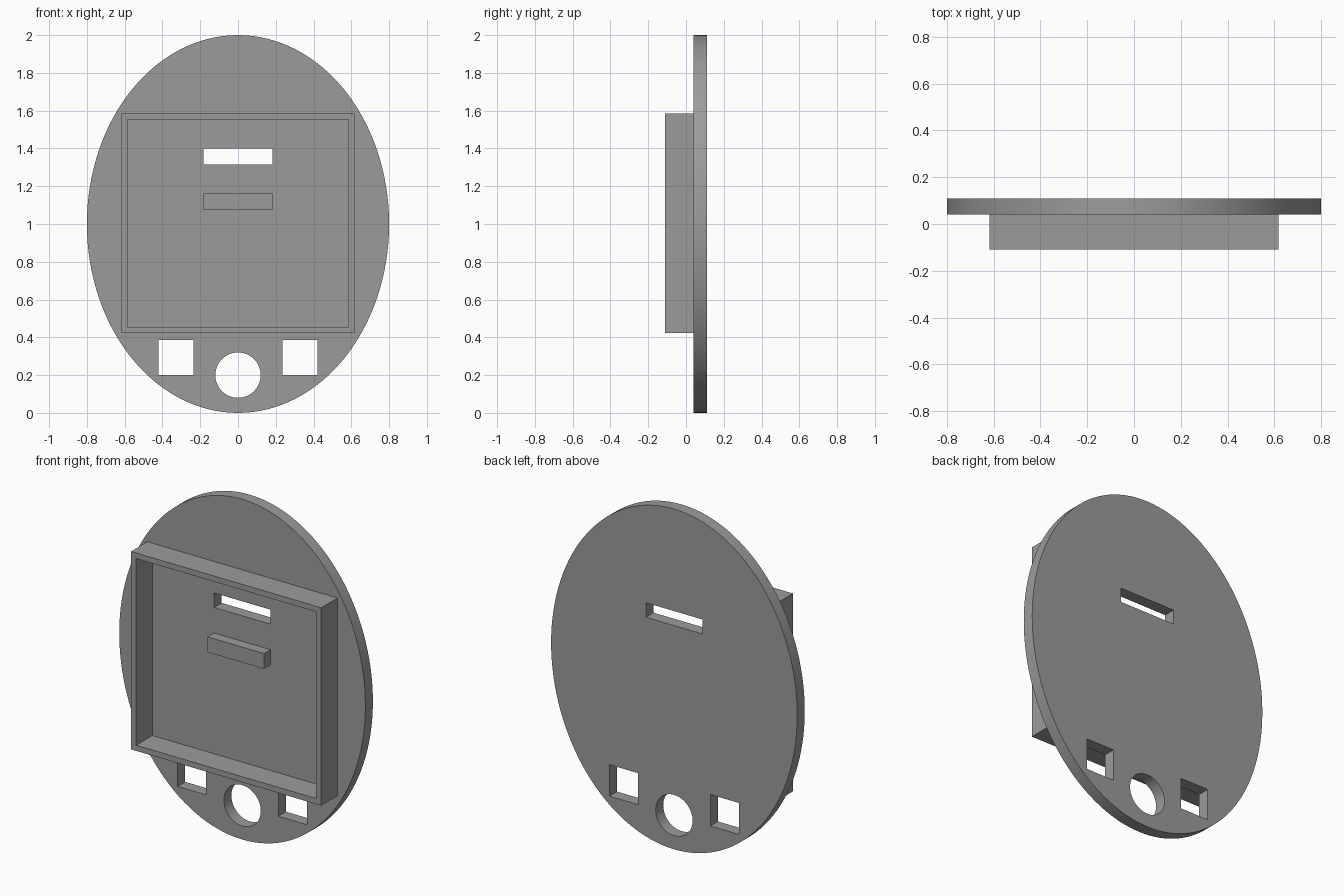
import bpy, math

if "Cube" in bpy.data.objects:
    bpy.data.objects.remove(bpy.data.objects["Cube"])

grey = bpy.data.materials.new("grey plastic")
grey.diffuse_color = (0.33, 0.33, 0.33, 1)
grey.use_nodes = True
grey.node_tree.nodes["Principled BSDF"].inputs["Base Color"].default_value = grey.diffuse_color


def box(name, x0, x1, y0, y1, z0, z1):
    bpy.ops.mesh.primitive_cube_add(size=1, location=((x0 + x1) / 2, (y0 + y1) / 2, (z0 + z1) / 2))
    ob = bpy.context.object
    ob.name = name
    ob.scale = (x1 - x0, y1 - y0, z1 - z0)
    bpy.ops.object.transform_apply(location=False, rotation=False, scale=True)
    ob.data.materials.append(grey)
    return ob


def disc(name, rx, rz, y0, y1, z, sides):
    bpy.ops.mesh.primitive_cylinder_add(vertices=sides, radius=1, depth=y1 - y0,
                                        location=(0, (y0 + y1) / 2, z), rotation=(math.pi / 2, 0, 0))
    ob = bpy.context.object
    ob.name = name
    ob.scale = (rx, rz, 1)
    bpy.ops.object.transform_apply(location=False, rotation=True, scale=True)
    ob.data.materials.append(grey)
    return ob


def cut(target, cutters):
    for c in cutters:
        bpy.context.view_layer.objects.active = target
        mod = target.modifiers.new("cut", 'BOOLEAN')
        mod.operation = 'DIFFERENCE'
        mod.solver = 'EXACT'
        mod.object = c
        bpy.ops.object.modifier_apply(modifier=mod.name)
        bpy.data.objects.remove(c)


BACK, FACE, FRONT = 0.11, 0.04, -0.11

# Oval back plate with slot, two square windows and a round hole
plate = disc("oval_plate", 0.8, 1.0, FACE, BACK, 1.0, 128)
holes = [box("slot_cutter", -0.183, 0.183, -0.05, 0.2, 1.315, 1.40),
         disc("round_cutter", 0.12, 0.12, -0.05, 0.2, 0.2, 64)]
for s in (-1, 1):
    a, b = sorted((s * 0.235, s * 0.42))
    holes.append(box("window_cutter", a, b, -0.05, 0.2, 0.20, 0.385))
cut(plate, holes)

# Open square rim on the front
rim = box("square_rim", -0.618, 0.618, FRONT, FACE, 0.422, 1.585)
cut(rim, [box("rim_cutter", -0.585, 0.585, -0.2, 0.2, 0.455, 1.552)])

# Small ledge below the slot
box("ledge", -0.183, 0.183, FACE - 0.06, FACE, 1.075, 1.165)

# Smooth the curved walls, keep edges sharp
bpy.ops.object.select_all(action='DESELECT')
plate.select_set(True)
bpy.context.view_layer.objects.active = plate
bpy.ops.object.shade_smooth_by_angle(angle=math.radians(30))
